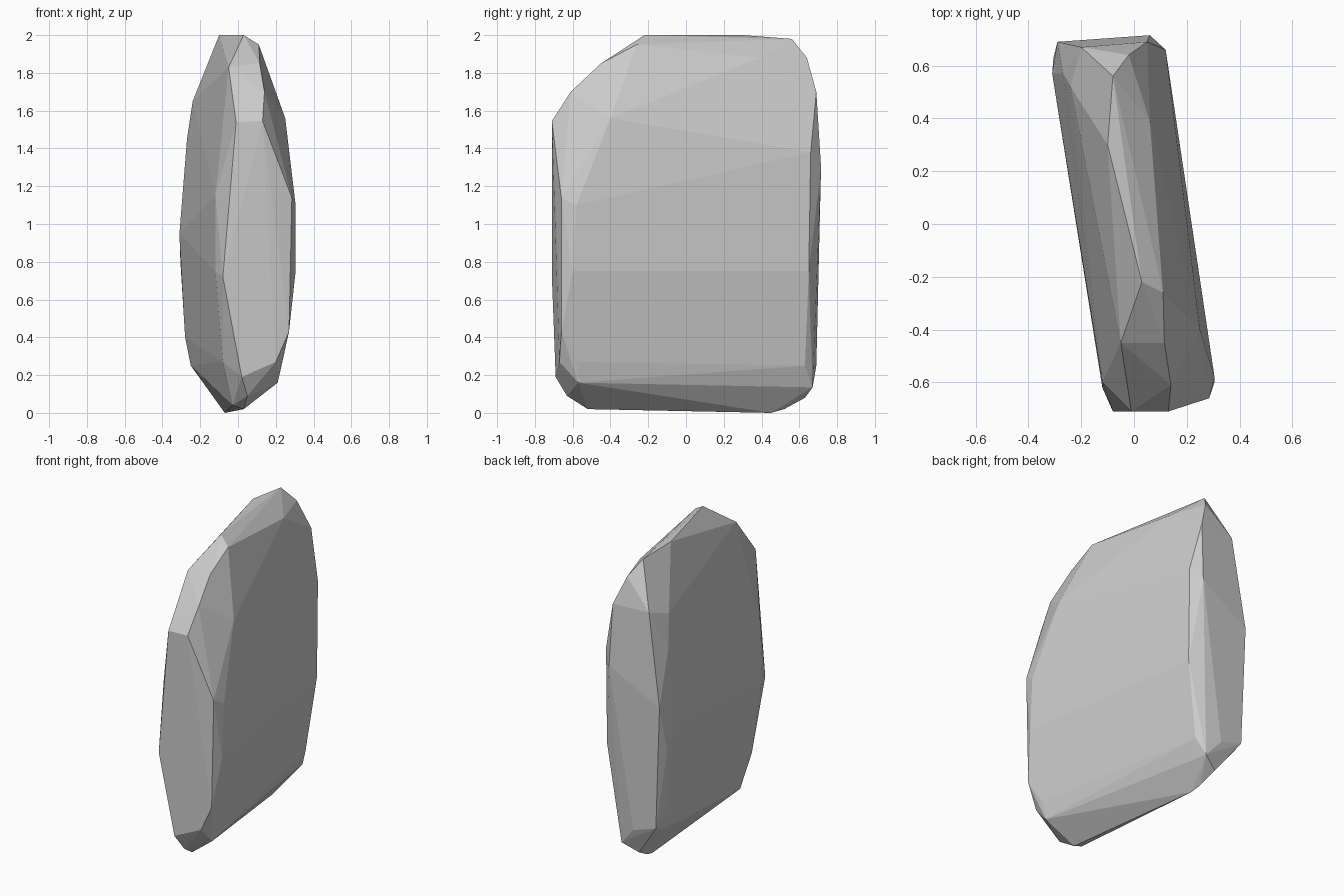
import bpy, bmesh, math

# Corner points of each side of the stone slab
right_side = [(.285, -.66, 1.14), (.27, -.66, .43), (.305, -.58, 1.1), (.305, -.6, .75),
              (.12, .66, 1.38), (.12, .65, .75), (.25, -.4, 1.56), (.13, .24, 1.64),
              (.235, -.57, .27), (.05, .63, .25), (.21, -.57, .16), (0, .67, .135)]
left_side = [(-.31, .57, .95), (-.305, .63, .8), (-.28, .6, .4), (-.25, .57, .25),
             (-.27, .57, 1.45), (-.24, .52, 1.65), (-.15, .14, 1.66), (-.12, -.62, .75),
             (-.12, -.6, 1.15), (-.08, -.57, .27)]
front_end = [(-.01, -.71, 1.54), (.13, -.71, 1.545), (-.08, -.71, .72),
             (.02, -.69, .19), (.2, -.67, .27), (.05, -.63, .09)]
back_end = [(-.29, .69, 1.1), (-.26, .685, .3), (-.1, .69, .25), (.06, .715, 1.3),
            (.05, .69, 1.7), (-.2, .67, 1.7)]
top = [(.03, -.22, 2), (.11, -.26, 1.95), (-.1, .3, 2), (.06, .39, 1.88), (-.08, .56, 1.98),
       (-.02, .64, 1.88), (-.05, -.45, 1.83), (.115, -.45, 1.85), (.14, -.61, 1.7)]
bottom = [(.03, -.52, .02), (-.03, -.52, .04), (-.07, .45, 0), (-.08, .52, .02), (-.1, .63, .08)]

# Faceted stone: tight skin around the corners
bm = bmesh.new()
for p in right_side + left_side + front_end + back_end + top + bottom:
    bm.verts.new(p)
hull = bmesh.ops.convex_hull(bm, input=bm.verts[:])
bmesh.ops.delete(bm, geom=[v for v in bm.verts if not v.link_faces], context='VERTS')

# Merge nearly flat neighbours into broad facets
bmesh.ops.dissolve_limit(bm, angle_limit=math.radians(3), verts=bm.verts[:], edges=bm.edges[:])
bmesh.ops.recalc_face_normals(bm, faces=bm.faces[:])

mesh = bpy.data.meshes.new("stone_slab")
bm.to_mesh(mesh)
bm.free()
stone = bpy.data.objects.new("stone_slab", mesh)
bpy.context.collection.objects.link(stone)
